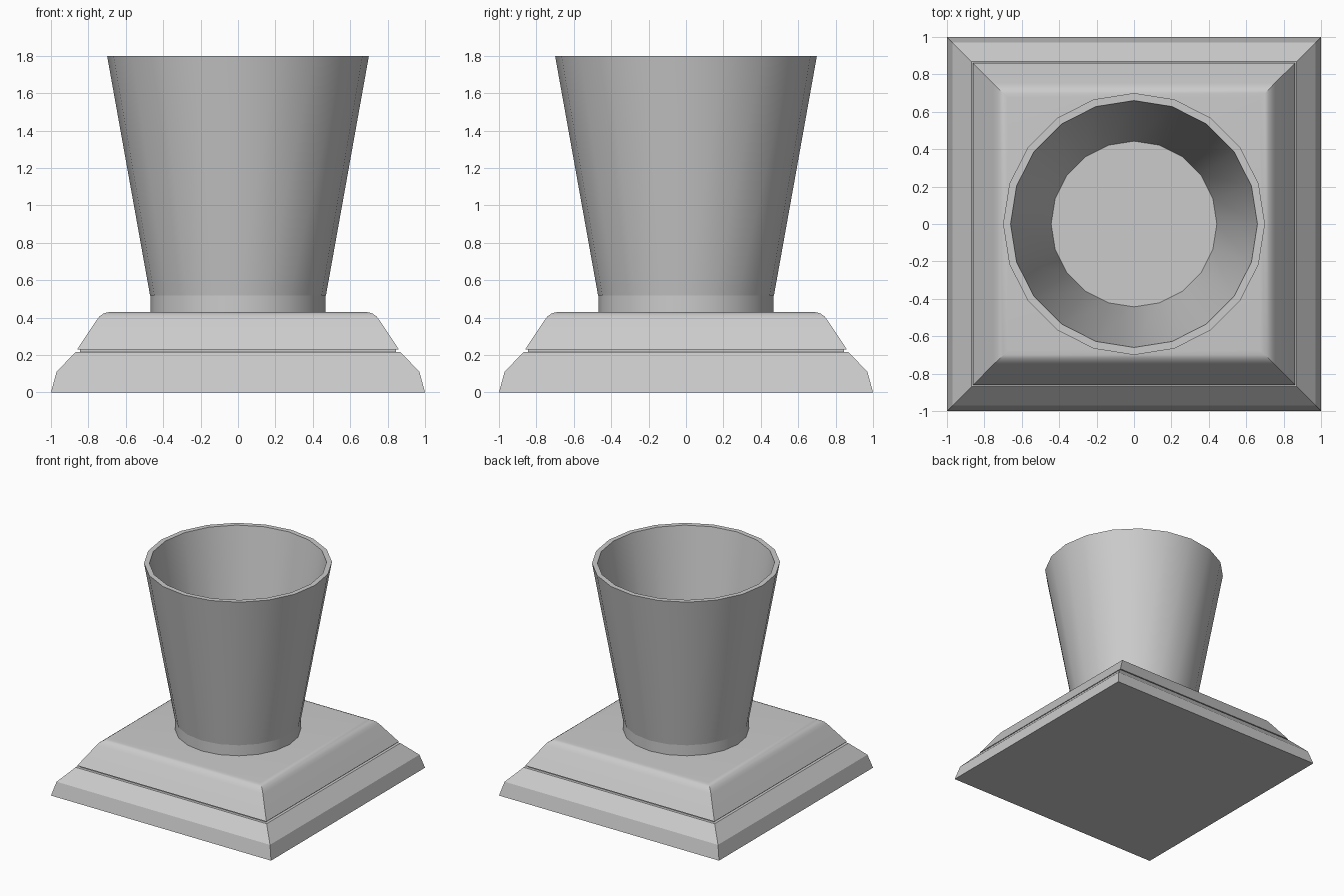
import bpy, bmesh
from math import sin, cos, pi, sqrt, radians

if "Cube" in bpy.data.objects:
    bpy.data.objects.remove(bpy.data.objects["Cube"])


def lathe(name, profile, sides, turn=0.0, scale=1.0, smooth=25):
    """Sweep a (radius, z) profile around z and cap both ends."""
    bm = bmesh.new()
    rings = []
    for r, z in profile:
        rings.append([bm.verts.new((r * scale * cos(turn + 2 * pi * i / sides),
                                    r * scale * sin(turn + 2 * pi * i / sides), z))
                      for i in range(sides)])
    for a, b in zip(rings, rings[1:]):
        for i in range(sides):
            j = (i + 1) % sides
            bm.faces.new((a[i], a[j], b[j], b[i]))
    bm.faces.new(rings[0][::-1])
    bm.faces.new(rings[-1])
    bmesh.ops.recalc_face_normals(bm, faces=bm.faces)
    mesh = bpy.data.meshes.new(name)
    bm.to_mesh(mesh)
    bm.free()
    ob = bpy.data.objects.new(name, mesh)
    bpy.context.collection.objects.link(ob)
    bpy.ops.object.select_all(action='DESELECT')
    ob.select_set(True)
    bpy.context.view_layer.objects.active = ob
    bpy.ops.object.shade_smooth_by_angle(angle=radians(smooth))
    return ob


# Square stepped plinth with a thin groove and a rounded top edge
lathe("plinth",
      [(1.0, 0), (0.97, 0.11), (0.868, 0.217), (0.845, 0.217), (0.845, 0.23),
       (0.86, 0.23), (0.755, 0.388), (0.74, 0.407), (0.72, 0.421),
       (0.70, 0.428), (0.675, 0.43)],
      4, turn=pi / 4, scale=sqrt(2))

# Short round collar between plinth and pot
lathe("collar", [(0.468, 0.43), (0.468, 0.517)], 20)

# Hollow tapered pot: outer wall, flat rim, inner wall and floor
lathe("pot", [(0.47, 0.517), (0.70, 1.80), (0.66, 1.80), (0.443, 0.535)], 20)
